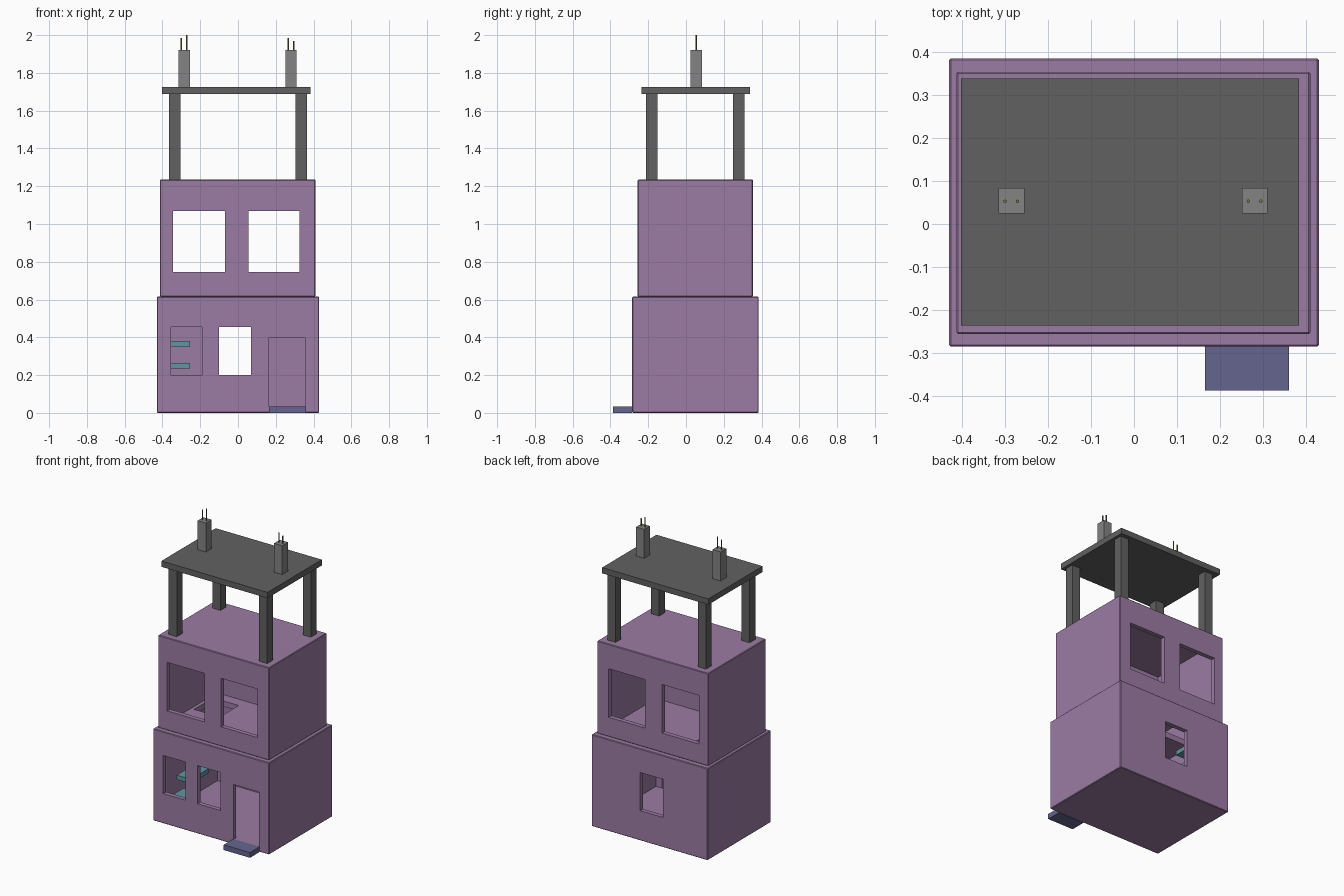
import bpy, bmesh
from mathutils import Vector

if "Cube" in bpy.data.objects:
    bpy.data.objects.remove(bpy.data.objects["Cube"])


def material(name, rgb):
    m = bpy.data.materials.new(name)
    m.diffuse_color = (*rgb, 1)
    m.use_nodes = True
    m.node_tree.nodes["Principled BSDF"].inputs["Base Color"].default_value = m.diffuse_color
    return m


PLASTER = material("purple_plaster", (0.33, 0.20, 0.37))
CONCRETE = material("dark_concrete", (0.12, 0.12, 0.12))
STUB = material("light_concrete", (0.23, 0.23, 0.23))
TREAD = material("teal_tread", (0.12, 0.30, 0.36))
STOOP = material("blue_stoop", (0.13, 0.13, 0.28))
STEEL = material("rebar_steel", (0.20, 0.18, 0.06))


def box(name, x, y, z, mat=None, bevel=0):
    """Box from (min, max) ranges on each axis."""
    bm = bmesh.new()
    bmesh.ops.create_cube(bm, size=1)
    for v in bm.verts:
        v.co = Vector([r[0] if c < 0 else r[1] for c, r in zip(v.co, (x, y, z))])
    if bevel:
        bmesh.ops.bevel(bm, geom=bm.edges[:], offset=bevel, segments=1,
                        affect='EDGES', profile=0.5)
    mesh = bpy.data.meshes.new(name)
    bm.to_mesh(mesh)
    bm.free()
    if mat:
        mesh.materials.append(mat)
    ob = bpy.data.objects.new(name, mesh)
    bpy.context.collection.objects.link(ob)
    return ob


def cut(target, cuts):
    """Subtract each box range from the target and bake the result."""
    cutters = []
    for c in cuts:
        cutter = box("cutter", *c)
        cutter.hide_render = True
        mod = target.modifiers.new("opening", 'BOOLEAN')
        mod.operation, mod.solver, mod.object = 'DIFFERENCE', 'EXACT', cutter
        cutters.append(cutter)
    deps = bpy.context.evaluated_depsgraph_get()
    baked = bpy.data.meshes.new_from_object(target.evaluated_get(deps))
    target.modifiers.clear()
    target.data = baked
    target.data.materials.clear()
    target.data.materials.append(PLASTER)
    for c in cutters:
        bpy.data.objects.remove(c)


FRONT, BACK, THROUGH = (-0.5, -0.1), (0.2, 0.5), (-0.5, 0.5)
STAIRWELL = ((-0.36, -0.17), (0.05, 0.25), (0.56, 0.68))

# Ground storey: hollow shell with windows, door and stairwell
ground = box("ground_storey", (-0.43, 0.43), (-0.285, 0.385), (0, 0.615), PLASTER, 0.004)
cut(ground, [
    ((-0.40, 0.40), (-0.255, 0.355), (0.03, 0.597)),
    ((-0.355, -0.19), FRONT, (0.20, 0.455)),
    ((-0.10, 0.07), THROUGH, (0.20, 0.455)),
    ((0.165, 0.355), FRONT, (0.032, 0.40)),
    STAIRWELL,
])

# Upper storey: hollow shell with a pair of windows on front and back
upper = box("upper_storey", (-0.413, 0.41), (-0.256, 0.354), (0.615, 1.235), PLASTER, 0.004)
cut(upper, [
    ((-0.383, 0.38), (-0.226, 0.324), (0.635, 1.205)),
    ((-0.345, -0.07), THROUGH, (0.745, 1.07)),
    ((0.055, 0.325), THROUGH, (0.745, 1.07)),
    STAIRWELL,
])

# Floating stair treads climbing to the stairwell
for i in range(4):
    y, z = -0.25 + 0.115 * i, 0.12 + 0.115 * i
    box(f"stair_tread_{i + 1}", (-0.36, -0.255), (y, y + 0.19), (z, z + 0.03), TREAD)

# Doorstep
box("doorstep", (0.165, 0.36), (-0.387, -0.285), (0, 0.035), STOOP)

# Open rooftop frame: four columns and a slab
for sx, x in (("left", -0.335), ("right", 0.335)):
    for sy, y in (("front", -0.182), ("back", 0.28)):
        box(f"column_{sy}_{sx}", (x - 0.03, x + 0.03), (y - 0.03, y + 0.03),
            (1.232, 1.688), CONCRETE)
box("roof_slab", (-0.402, 0.384), (-0.236, 0.338), (1.687, 1.726), CONCRETE)

# Unfinished column stubs with bare steel bars
for side, x, tops in (("left", -0.285, (1.985, 2.0)), ("right", 0.281, (1.985, 1.97))):
    box(f"column_stub_{side}", (x - 0.03, x + 0.03), (0.024, 0.084), (1.726, 1.92), STUB)
    for dx, top in zip((-0.015, 0.014), tops):
        bpy.ops.mesh.primitive_cylinder_add(vertices=8, radius=0.004, depth=top - 1.9,
                                            location=(x + dx, 0.053, (top + 1.9) / 2))
        bar = bpy.context.object
        bar.name = f"rebar_{side}"
        bar.data.materials.append(STEEL)
